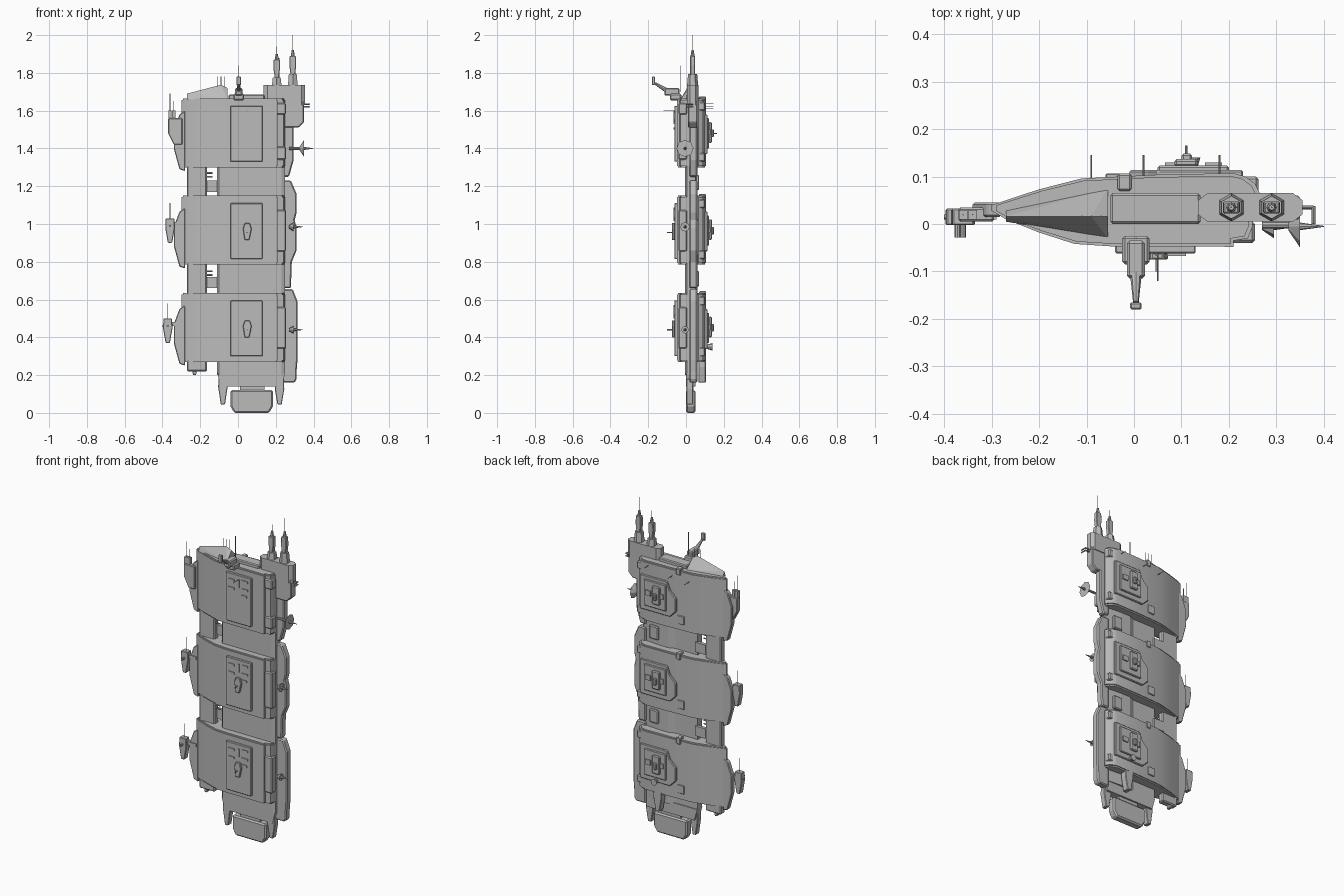
import bpy
import bmesh
from math import radians
from mathutils import Vector

default_cube = bpy.data.objects.get("Cube")
if default_cube:
    bpy.data.objects.remove(default_cube, do_unlink=True)

hull_grey = bpy.data.materials.new("hull grey")
hull_grey.use_nodes = True
hull_grey.diffuse_color = (.5, .5, .5, 1)
hull_grey.node_tree.nodes["Principled BSDF"].inputs["Base Color"].default_value = (.5, .5, .5, 1)


def finish(name, mesh_builder, bevel=0, smooth=False):
    """Turn a bmesh into a named, coloured object."""
    bmesh.ops.recalc_face_normals(mesh_builder, faces=mesh_builder.faces)
    mesh = bpy.data.meshes.new(name)
    mesh_builder.to_mesh(mesh)
    mesh_builder.free()
    mesh.materials.append(hull_grey)
    part = bpy.data.objects.new(name, mesh)
    bpy.context.collection.objects.link(part)
    if bevel:
        modifier = part.modifiers.new("edge bevel", "BEVEL")
        modifier.width = bevel
        modifier.segments = 1
    if smooth:
        bpy.ops.object.select_all(action="DESELECT")
        part.select_set(True)
        bpy.context.view_layer.objects.active = part
        bpy.ops.object.shade_smooth_by_angle(angle=radians(25))
    return part


def prism(name, profile, low, high, axis="z", bevel=0, smooth=False):
    """Extrude an outline: xy profile along z, or xz profile along y."""
    builder = bmesh.new()

    def place(point, depth):
        a, b = point
        return (a, b, depth) if axis == "z" else (a, depth, b)

    bottom = [builder.verts.new(place(point, low)) for point in profile]
    top = [builder.verts.new(place(point, high)) for point in profile]
    builder.faces.new(bottom)
    builder.faces.new(top)
    for i in range(len(profile)):
        builder.faces.new((bottom[i - 1], bottom[i], top[i], top[i - 1]))
    return finish(name, builder, bevel, smooth)


def box(name, x, y, z, bevel=0):
    """Box from (low, high) ranges."""
    outline = [(x[0], y[0]), (x[1], y[0]), (x[1], y[1]), (x[0], y[1])]
    return prism(name, outline, z[0], z[1], bevel=bevel)


def rod(name, start, end, radius=.003, tip=None, sides=8):
    """Cylinder or cone between two points."""
    start, end = Vector(start), Vector(end)
    direction = end - start
    builder = bmesh.new()
    bmesh.ops.create_cone(builder, cap_ends=True, segments=sides, radius1=radius,
                          radius2=radius if tip is None else tip, depth=direction.length)
    builder.transform(direction.to_track_quat("Z", "Y").to_matrix().to_4x4())
    bmesh.ops.translate(builder, verts=builder.verts, vec=(start + end) / 2)
    return finish(name, builder, smooth=sides > 6)


def antenna(name, x, y, low, high):
    rod(name, (x, y, low), (x, y, high), radius=.0018, sides=5)


def pod(name, x, y, low, high, width=.025):
    """Hanging gun pod: broad shoulders and a narrow muzzle."""
    height = high - low
    outline = [(x - width * .45, low), (x + width * .45, low), (x + width, low + height * .6),
               (x + width * .9, high), (x - width * .9, high), (x - width, low + height * .6)]
    prism(name, outline, y - width * .7, y + width * .7, axis="y", bevel=.003)


# Central spine, side rail and struts across the gap
prism("spine", [(-.11, .005), (-.1, -.005), (.23, -.005), (.25, .005), (.25, .05),
                (.14, .06), (.08, .06), (.04, .045), (-.11, .045)], .2, 1.66)
prism("spine_foot", [(-.11, .21), (-.09, .14), (.23, .14), (.25, .21)], 0, .05, axis="y")
box("side_rail", (-.27, -.165), (.01, .05), (.22, 1.66), bevel=.006)
for height in (.73, .75, 1.25, 1.27):
    rod("gap_strut", (-.17, .02, height), (-.135, .02, height), radius=.004)
for height in (.71, 1.22):
    box("gap_bridge", (-.17, -.1), (.035, .055), (height - .05, height + .01))
    box("spine_back_box", (.14, .2), (.05, .07), (height - .04, height + .04), bevel=.005)

# Three armour sections, each wrapped around the spine
section = [(-.3, .028), (-.27, .01), (-.2, -.018), (-.125, -.042), (-.05, -.047),
           (.21, -.048), (.21, -.035), (.24, -.03), (.25, -.005), (.25, .03), (.265, .065),
           (.255, .085), (.235, .1), (.21, .107), (.05, .104), (-.11, .096), (-.2, .073),
           (-.3, .04)]
inner = [(x * .97, y * .93 + .002) for x, y in section]

for index, base in enumerate((.27, .785, 1.3)):
    top = base + .365
    prism("armour_section", section, base + .008, top - .008, smooth=True)
    prism("armour_rim", inner, base, top, smooth=True)

    # Front hatch with raised trim
    box("front_hatch", (-.04, .13), (-.062, -.04), (base + .03, top - .04), bevel=.003)
    for x, z, wide in ((-.02, .28, .04), (.07, .29, .04), (-.02, .23, .04), (.07, .24, .04),
                       (.07, .2, .035)):
        box("hatch_trim", (x, x + wide), (-.067, -.06), (base + z, base + z + .012))
    box("hatch_bar", (.045, .052), (-.067, -.06), (base + .25, base + .3))
    if index < 2:
        prism("hatch_gun", [(x, base + z) for x, z in
                            ((.035, .13), (.06, .13), (.072, .19), (.062, .22), (.036, .22),
                             (.026, .19))], -.075, -.06, axis="y", bevel=.003)
        rod("hatch_gun_barrel", (.048, -.07, base + .17), (.048, -.1, base + .17))

    # Stepped rear plate with machinery
    prism("rear_plate", [(x, base + z) for x, z in
                         ((.23, .07), (.03, .07), (-.01, .11), (-.01, .19), (.03, .23),
                          (.05, .28), (.23, .28))], .095, .114, axis="y", bevel=.004)
    box("rear_plate_step", (.05, .2), (.11, .123), (base + .1, base + .26), bevel=.004)
    box("rear_machine", (.085, .135), (.12, .137), (base + .13, base + .24), bevel=.005)
    box("rear_machine_core", (.1, .122), (.13, .148), (base + .16, base + .2), bevel=.004)
    for x in (.065, .15):
        box("rear_rib", (x, x + .035), (.12, .13), (base + .17, base + .2))
    box("rear_access", (-.06, -.015), (.095, .106), (base + .04, base + .09), bevel=.002)
    box("rear_clamp", (-.035, -.005), (.07, .106), (top - .03, top + .01), bevel=.004)

    # Shoulder armour on the outer right edge
    prism("edge_fin", [(x, base + z) for x, z in
                       ((-.28, -.02), (-.31, -.01), (-.34, .1), (-.34, .2), (-.31, .28),
                        (-.28, .3))], .015, .045, axis="y", bevel=.004)
    # Brackets on the left edge
    spans = ((.04, .11), (.28, .34)) if index == 2 else ((.07, .29),)
    for low, high in spans:
        box("edge_bracket", (.2, .255), (-.04, .005), (base + low, base + high), bevel=.006)
    for low in (.03, .3):
        box("rear_bracket", (.2, .262), (.05, .1), (base + low, base + low + .045), bevel=.005)

# Left flank armour
flanks = {
    "flank_lower": [(.23, .16), (.3, .16), (.31, .18), (.31, .22), (.315, .28), (.315, .59),
                    (.29, .655), (.23, .655)],
    "flank_middle": [(.23, .66), (.28, .66), (.285, .8), (.31, .86), (.31, .98), (.3, 1.02),
                     (.31, 1.06), (.31, 1.16), (.28, 1.23), (.23, 1.23)],
    "flank_upper": [(.23, 1.25), (.27, 1.25), (.295, 1.34), (.295, 1.55), (.23, 1.55)],
}
for name, outline in flanks.items():
    prism(name, outline, .018, .06, axis="y", bevel=.006)

# Command tower with two masts
prism("tower", [(.155, .005), (.335, .005), (.355, .02), (.355, .05), (.335, .065),
                (.155, .065), (.135, .05), (.135, .02)], 1.63, 1.735)
prism("tower_neck", [(.22, 1.65), (.22, 1.51), (.32, 1.51), (.35, 1.54), (.35, 1.65)],
      .01, .06, axis="y", bevel=.005)
for x, lift, tip in ((.205, 0, 1.94), (.29, .02, 2)):
    rod("mast_base", (x, .035, 1.73), (x, .035, 1.775 + lift), radius=.03, tip=.024, sides=6)
    pod("mast_body", x, .035, 1.76, 1.87 + lift, width=.018)
    rod("mast_head", (x, .035, 1.86 + lift), (x, .035, 1.9 + lift), radius=.012, tip=.006)
    antenna("mast_antenna", x, .035, 1.88, tip)
    antenna("mast_side_antenna", x + .012, .035, 1.76, 1.88)
for z in (1.62, 1.635):
    rod("tower_pipe", (.34, .035, z), (.378, .035, z), radius=.004)
    rod("tower_pipe_end", (.378, .038, z), (.378, 0, z), radius=.004)

# Dishes on the left flank
for z, reach, size in ((1.4, .4, .045), (.985, .345, .025), (.44, .345, .02)):
    rod("dish_arm", (.27, -.002, z), (reach - .05, -.002, z), radius=.007)
    rod("dish", (reach - .075, -.005, z), (reach - .05, -.005, z), radius=.008, tip=size)
    rod("dish_feed", (reach - .05, -.005, z), (reach, -.005, z), radius=.008, tip=.001)

# Ridged fairing on the roof
fairing = bmesh.new()
corners = [fairing.verts.new(point) for point in
           ((-.27, .03, 1.66), (-.27, .005, 1.66), (-.055, -.03, 1.66), (-.055, .075, 1.66),
            (-.27, .016, 1.69), (-.09, .016, 1.737), (-.055, .016, 1.72))]
bmesh.ops.convex_hull(fairing, input=corners)
finish("roof_fairing", fairing)
box("roof_ridge", (-.05, .14), (.0, .065), (1.66, 1.685), bevel=.005)
for x in (-.11, -.09, -.07):
    antenna("roof_antenna", x, .016, 1.7, 1.78)

# Roof turret aiming forward
box("turret_base", (-.025, .033), (-.085, -.025), (1.655, 1.69), bevel=.006)
box("turret_head", (-.015, .023), (-.115, -.035), (1.68, 1.72), bevel=.006)
rod("turret_barrel", (.004, -.09, 1.7), (.004, -.165, 1.745), radius=.014, tip=.006)
box("turret_sight", (-.008, .016), (-.18, -.165), (1.735, 1.78), bevel=.003)
antenna("turret_antenna", .004, -.03, 1.7, 1.84)

# Sensor block, pods and antennas on the right flank
prism("sensor_block", [(-.295, 1.42), (-.34, 1.42), (-.37, 1.48), (-.37, 1.56),
                       (-.295, 1.56)], .005, .035, axis="y", bevel=.004)
for x, y, high in ((-.36, .02, 1.69), (-.34, .02, 1.65)):
    box("sensor_post", (x - .009, x + .009), (y - .01, y + .01), (1.55, 1.6))
    antenna("sensor_antenna", x, y, 1.59, high)
for x, z in ((-.36, .9), (-.372, .37)):
    box("pod_arm", (x, -.29), (.01, .03), (z + .09, z + .11))
    pod("flank_pod", x, .015, z, z + .13)
    rod("pod_barrel", (x, .015, z + .09), (x, -.028, z + .09), radius=.006)
    antenna("pod_antenna", x, .015, z + .12, z + .21)
rod("left_tip", (-.36, .015, .46), (-.4, .015, .46), radius=.005)

# Keel block and landing pods
prism("keel", [(-.02, 0), (.165, 0), (.185, .035), (.185, .12), (-.04, .12), (-.04, .035)],
      0, .05, axis="y", bevel=.008)
box("keel_neck", (.01, .14), (.01, .04), (.11, .15))
pod("keel_pod", -.08, .02, .045, .2)
pod("keel_pod", .22, .02, .045, .18)
pod("rail_pod", -.23, .03, .2, .29, width=.018)
pod("rear_pod", .12, .085, .16, .3, width=.028)
rod("rear_dish", (.12, .1, .35), (.12, .14, .35), radius=.008, tip=.02)
for x, high in ((.18, 1.72), (.02, 1.7), (-.09, 1.69)):
    rod("rear_spike", (x, .09, high - .08), (x, .145, high - .08), radius=.0018, sides=5)
rod("rear_spike", (.11, .14, 1.48), (.11, .165, 1.48), radius=.003)
rod("front_spike", (.05, -.06, 1.6), (.05, -.12, 1.6), radius=.0018, sides=5)
